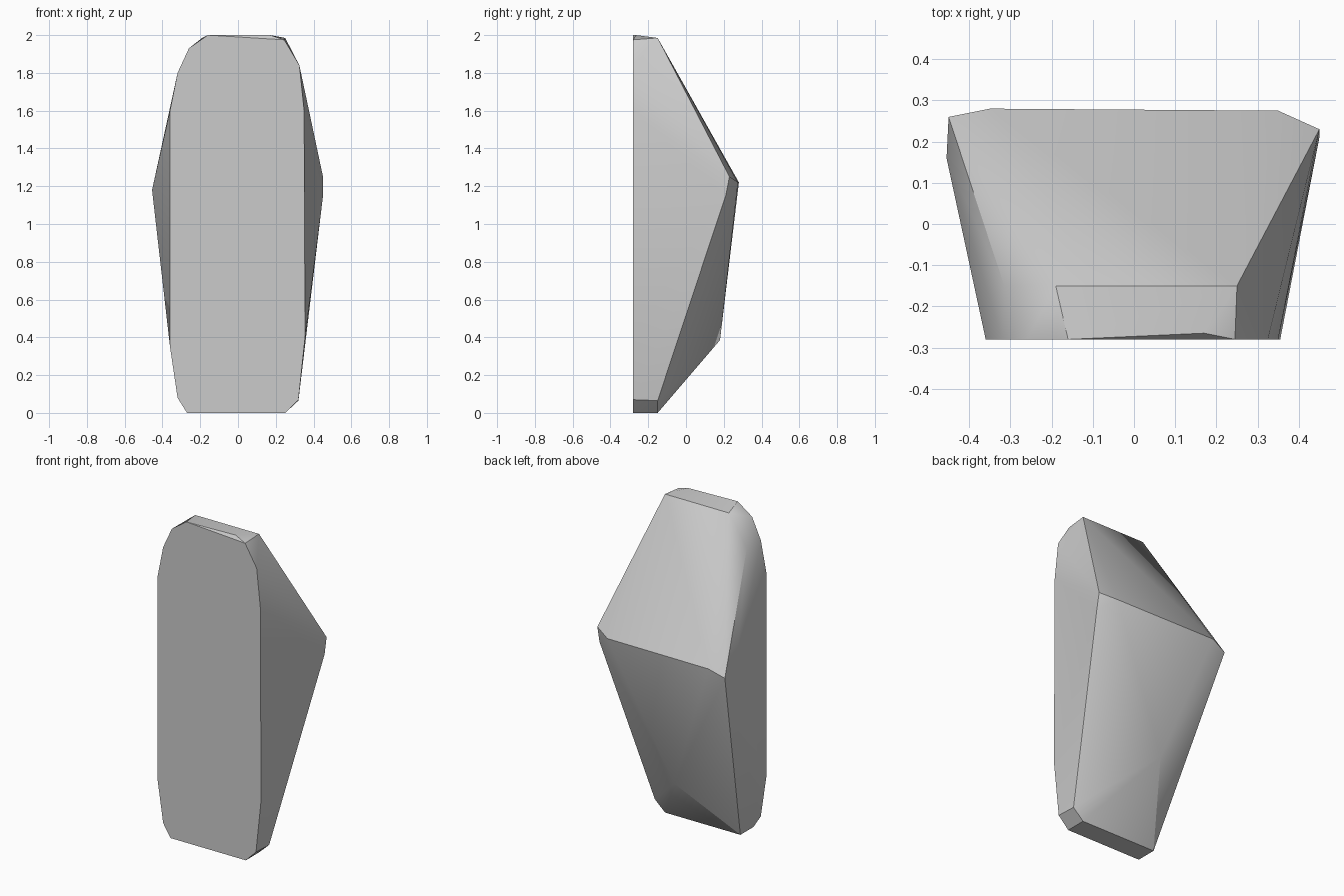
import bpy
import bmesh
from math import radians

cube = bpy.data.objects.get("Cube")
if cube:
    bpy.data.objects.remove(cube, do_unlink=True)

stone = bpy.data.materials.new("stone grey")
stone.use_nodes = True
colour = (0.6, 0.6, 0.6, 1)
stone.diffuse_color = colour
stone.node_tree.nodes["Principled BSDF"].inputs["Base Color"].default_value = colour

# Flat front outline (x, z)
FRONT_Y = -0.28
outline = [(-0.16, 2), (-0.26, 1.93), (-0.32, 1.8), (-0.36, 1.6),
           (-0.36, 0.35), (-0.32, 0.08), (-0.27, 0), (0.25, 0),
           (0.32, 0.07), (0.355, 0.4), (0.35, 1.6), (0.325, 1.84),
           (0.245, 1.975)]
points = [(x, FRONT_Y, z) for x, z in outline]

# Back corners of the top facet
points += [(0.17, -0.265, 2), (-0.19, -0.15, 1.985),
           (0.25, -0.15, 1.985), (-0.315, -0.15, 1.8)]
# Ridge across the back, with its chipped ends
points += [(-0.45, 0.26, 1.18), (-0.35, 0.28, 1.22), (0.35, 0.275, 1.22),
           (0.45, 0.23, 1.25), (0.45, 0.21, 1.15), (-0.455, 0.16, 1.18)]
# Lower back point and back corners of the foot
points += [(-0.045, 0.18, 0.385), (-0.27, -0.15, 0),
           (0.25, -0.15, 0), (0.32, -0.15, 0.065)]

# The rock is the convex skin around these corners
bm = bmesh.new()
for p in points:
    bm.verts.new(p)
result = bmesh.ops.convex_hull(bm, input=bm.verts)
loose = [v for v in bm.verts if not v.link_faces]
bmesh.ops.delete(bm, geom=loose, context="VERTS")
bmesh.ops.dissolve_limit(bm, angle_limit=radians(1), verts=bm.verts, edges=bm.edges)
bmesh.ops.recalc_face_normals(bm, faces=bm.faces)

mesh = bpy.data.meshes.new("rock")
bm.to_mesh(mesh)
bm.free()
mesh.materials.append(stone)
rock = bpy.data.objects.new("rock", mesh)
bpy.context.collection.objects.link(rock)
bpy.context.view_layer.objects.active = rock
rock.select_set(True)
bpy.ops.object.shade_smooth_by_angle(angle=radians(30))
